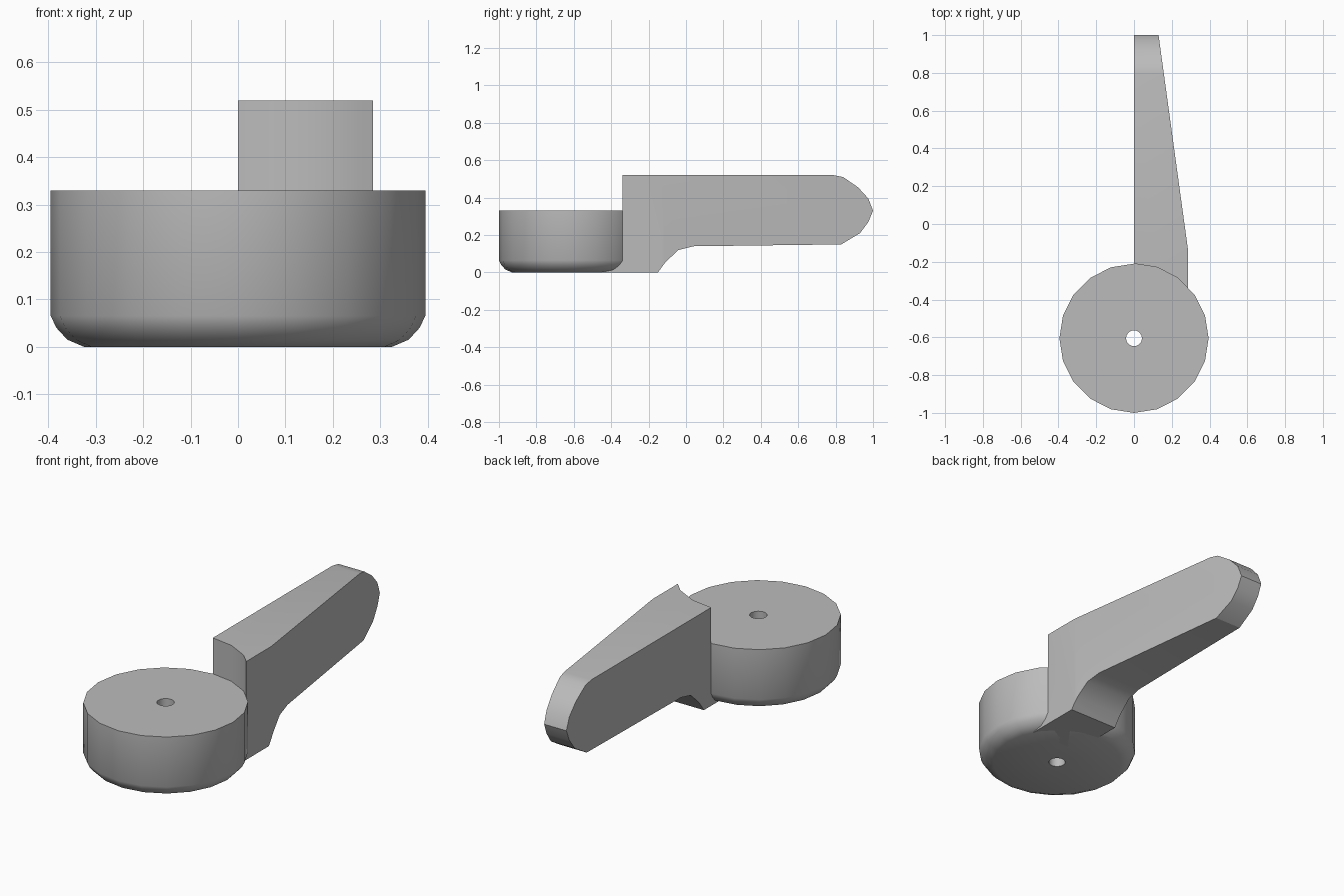
import bpy, bmesh
from math import pi
from mathutils import Vector

if "Cube" in bpy.data.objects:
    bpy.data.objects.remove(bpy.data.objects["Cube"])

grey = bpy.data.materials.new("plain grey")
grey.use_nodes = True
grey.diffuse_color = (0.5, 0.5, 0.5, 1)
grey.node_tree.nodes["Principled BSDF"].inputs["Base Color"].default_value = (0.5, 0.5, 0.5, 1)

HUB = Vector((0, -0.605, 0))
RADIUS, SIDES = 0.395, 20


def finish(name, bm):
    bmesh.ops.recalc_face_normals(bm, faces=bm.faces)
    mesh = bpy.data.meshes.new(name)
    bm.to_mesh(mesh)
    bm.free()
    mesh.materials.append(grey)
    ob = bpy.data.objects.new(name, mesh)
    bpy.context.collection.objects.link(ob)
    return ob


def lathe(name, profile):
    """Turn a closed (radius, height) outline around the hub axis."""
    bm = bmesh.new()
    vs = [bm.verts.new(HUB + Vector((0, -r, z))) for r, z in profile]
    edges = [bm.edges.new((vs[i - 1], vs[i])) for i in range(len(vs))]
    bmesh.ops.spin(bm, geom=vs + edges, cent=HUB, axis=(0, 0, 1),
                   angle=2 * pi, steps=SIDES, use_merge=True)
    bmesh.ops.remove_doubles(bm, verts=bm.verts, dist=0.0005)
    return finish(name, bm)


def smooth(ob):
    bpy.ops.object.select_all(action="DESELECT")
    ob.select_set(True)
    bpy.context.view_layer.objects.active = ob
    bpy.ops.object.shade_smooth_by_angle(angle=pi / 6)


# Round hub with a rounded lower rim and a through hole
hub = lathe("round_hub", [(0.042, 0), (0.325, 0), (0.36, 0.015), (0.383, 0.04),
                          (RADIUS, 0.065), (RADIUS, 0.33), (0.042, 0.33)])

# Lever arm: side outline extruded across x
outline = [(-0.45, 0), (-0.15, 0), (-0.11, 0.055), (-0.04, 0.12), (0.04, 0.14),
           (0.83, 0.15), (0.93, 0.21), (0.975, 0.27), (1, 0.33), (0.975, 0.395),
           (0.92, 0.455), (0.84, 0.51), (0.79, 0.52), (-0.45, 0.52)]
bm = bmesh.new()
face = bm.faces.new([bm.verts.new((0, y, z)) for y, z in outline])
out = bmesh.ops.extrude_face_region(bm, geom=[face])
bmesh.ops.translate(bm, vec=(0.285, 0, 0),
                    verts=[v for v in out["geom"] if isinstance(v, bmesh.types.BMVert)])

# Taper the outer side towards the tip
cut = bmesh.ops.bisect_plane(bm, geom=bm.verts[:] + bm.edges[:] + bm.faces[:],
                             plane_co=(0.285, -0.13, 0), plane_no=(1.13, 0.155, 0),
                             clear_outer=True)
bmesh.ops.holes_fill(bm, edges=[e for e in bm.edges if e.is_boundary])
arm = finish("lever_arm", bm)

# Hollow the upper arm end to follow the hub rim
cutter = lathe("rim_cutter", [(0.001, 0.3), (RADIUS, 0.3), (RADIUS, 0.7), (0.001, 0.7)])
cutter.hide_render = True
mod = arm.modifiers.new("rim_cut", "BOOLEAN")
mod.operation = "DIFFERENCE"
mod.solver = "EXACT"
mod.object = cutter
bpy.context.view_layer.objects.active = arm
bpy.ops.object.modifier_apply(modifier=mod.name)
bpy.data.objects.remove(cutter)

for ob in (hub, arm):
    smooth(ob)
